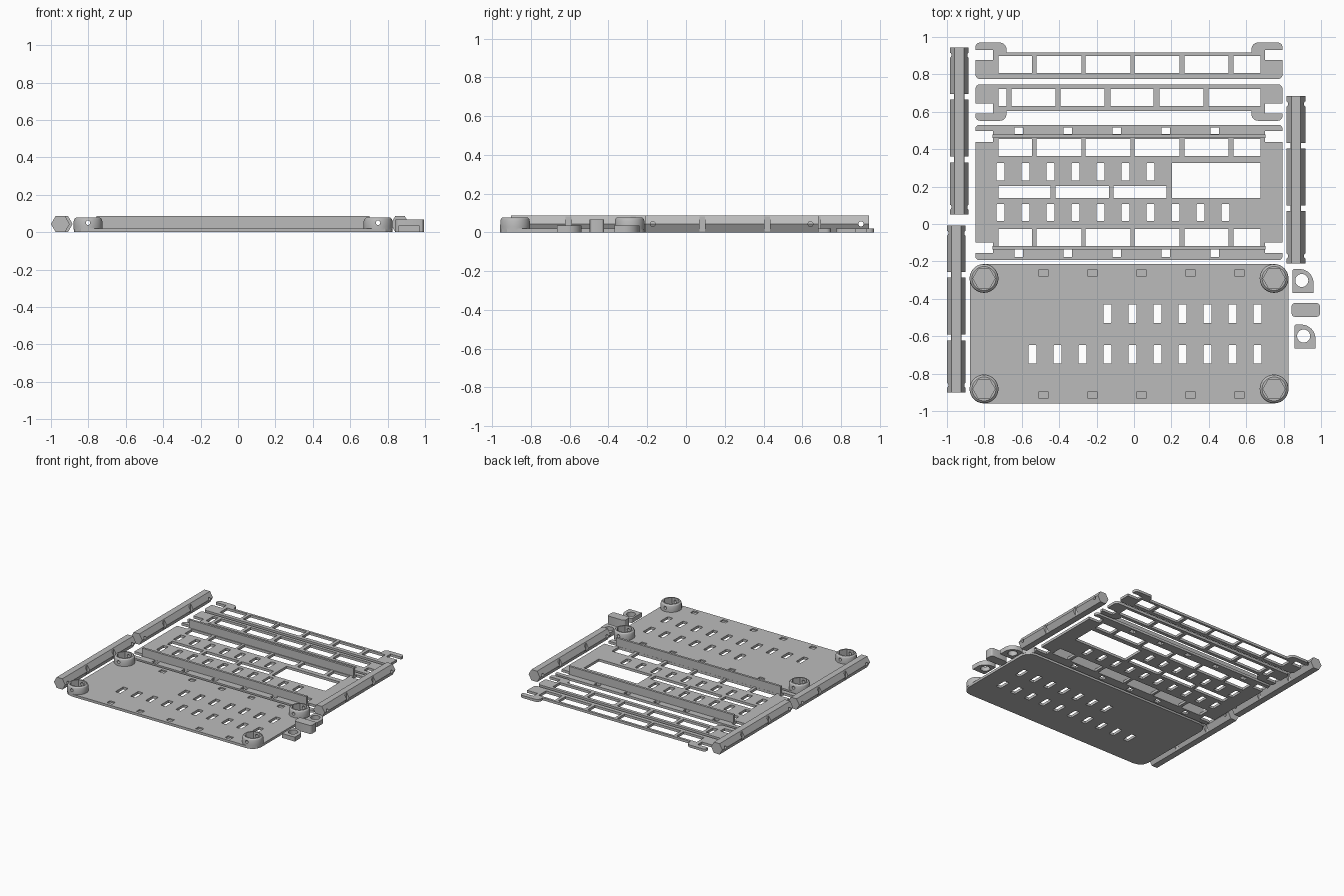
import bpy, bmesh, math
from mathutils import Vector, Matrix

if "Cube" in bpy.data.objects:
    bpy.data.objects.remove(bpy.data.objects["Cube"])

grey = bpy.data.materials.new("plain grey")
grey.diffuse_color = (0.5, 0.5, 0.5, 1)
grey.use_nodes = True
grey.node_tree.nodes["Principled BSDF"].inputs["Base Color"].default_value = grey.diffuse_color


def add(name, bm):
    me = bpy.data.meshes.new(name)
    bmesh.ops.recalc_face_normals(bm, faces=bm.faces)
    bm.to_mesh(me)
    bm.free()
    me.materials.clear()
    me.materials.append(grey)
    ob = bpy.data.objects.new(name, me)
    bpy.context.collection.objects.link(ob)
    return ob


def rounded(pts, n=6):
    """Round polygon corners given as (x, y[, radius])."""
    out = []
    for i, p in enumerate(pts):
        c = Vector(p[:2])
        r = p[2] if len(p) > 2 else 0
        if not r:
            out.append(c)
            continue
        a = c + (Vector(pts[i - 1][:2]) - c).normalized() * r
        b = c + (Vector(pts[(i + 1) % len(pts)][:2]) - c).normalized() * r
        o = a + b - c
        for k in range(n + 1):
            t = math.pi / 2 * k / n
            out.append(o + (a - o) * math.cos(t) + (b - o) * math.sin(t))
    return out


def rect(x0, x1, y0, y1, r=0):
    return rounded([(x0, y0, r), (x1, y0, r), (x1, y1, r), (x0, y1, r)], 3)


def plate(name, outline, holes, z0, z1):
    """Flat filled profile with holes, extruded from z0 to z1."""
    cu = bpy.data.curves.new(name, 'CURVE')
    cu.dimensions = '2D'
    cu.fill_mode = 'BOTH'
    cu.extrude = (z1 - z0) / 2
    for loop in [outline] + holes:
        s = cu.splines.new('POLY')
        s.points.add(len(loop) - 1)
        for q, p in zip(s.points, loop):
            q.co = (p[0], p[1], 0, 1)
        s.use_cyclic_u = True
    tmp = bpy.data.objects.new(name, cu)
    bpy.context.collection.objects.link(tmp)
    dg = bpy.context.evaluated_depsgraph_get()
    me = bpy.data.meshes.new_from_object(tmp.evaluated_get(dg))
    bm = bmesh.new()
    bm.from_mesh(me)
    bpy.data.objects.remove(tmp)
    bmesh.ops.remove_doubles(bm, verts=bm.verts, dist=1e-5)
    bmesh.ops.translate(bm, verts=bm.verts, vec=(0, 0, (z0 + z1) / 2))
    return add(name, bm)


def box(bm, x0, x1, y0, y1, z0, z1):
    m = Matrix.Translation(((x0 + x1) / 2, (y0 + y1) / 2, (z0 + z1) / 2))
    m = m @ Matrix.Diagonal((x1 - x0, y1 - y0, z1 - z0, 1))
    bmesh.ops.create_cube(bm, size=1, matrix=m)


def prism(bm, loc, r, depth, n, rot=Matrix()):
    bmesh.ops.create_cone(bm, cap_ends=True, segments=n, radius1=r, radius2=r,
                          depth=depth, matrix=Matrix.Translation(loc) @ rot)


def cut(ob, bm):
    """Subtract bm from ob and bake the result."""
    c = add("cutter", bm)
    c.hide_render = True
    mod = ob.modifiers.new("cut", 'BOOLEAN')
    mod.object = c
    mod.solver = 'EXACT'
    dg = bpy.context.evaluated_depsgraph_get()
    ob.data = bpy.data.meshes.new_from_object(ob.evaluated_get(dg))
    ob.modifiers.clear()
    bpy.data.objects.remove(c)


def slots(x0, n, y0, y1, w=0.022, step=0.1337):
    return [rect(x0 + i * step - w, x0 + i * step + w, y0, y1, 0.006) for i in range(n)]


def windows(edges, y0, y1):
    return [rect(a, b, y0, y1) for a, b in edges]


ALONG_X = Matrix.Rotation(math.pi / 2, 4, 'Y')
ALONG_Y = Matrix.Rotation(math.pi / 2, 4, 'X')
CX = -0.027
T = 0.02


def mirrored(left):
    """Complete a left half outline, given relative to the centre line."""
    full = left + [(-p[0],) + tuple(p[1:]) for p in reversed(left)]
    return rounded([(p[0] + CX,) + tuple(p[1:]) for p in full])


# base plate with slots and shallow pockets
base = plate("base_plate", rect(-0.878, 0.825, -0.96, -0.215, 0.075),
             slots(-0.543, 10, -0.745, -0.647) + slots(-0.142, 7, -0.53, -0.43), 0, T)
bm = bmesh.new()
for i in range(5):
    for y in (-0.262, -0.915):
        x = -0.484 + i * 0.262
        box(bm, x - 0.024, x + 0.024, y - 0.019, y + 0.019, 0.01, 0.05)
cut(base, bm)

# corner posts with hexagonal sockets and a cross hole
profile = [(0.077, 0.015), (0.077, 0.03), (0.077, 0.058), (0.073, 0.07), (0.064, 0.078)]
for x in (-0.802, 0.749):
    for y in (-0.291, -0.882):
        bm = bmesh.new()
        rings = [[bm.verts.new((x + r * math.cos(k * math.tau / 40),
                                y + r * math.sin(k * math.tau / 40), z))
                  for k in range(40)] for r, z in profile]
        for a, b in zip(rings, rings[1:]):
            for k in range(40):
                bm.faces.new((a[k], a[k - 1], b[k - 1], b[k]))
        bm.faces.new(rings[0])
        bm.faces.new(rings[-1])
        post = add("corner_post", bm)
        bm = bmesh.new()
        prism(bm, (x, y, 0.075), 0.059, 0.1, 6, Matrix.Rotation(math.pi / 6, 4, 'Z'))
        cut(post, bm)
        bm = bmesh.new()
        prism(bm, (x, y, 0.05), 0.012, 0.3, 16, ALONG_Y)
        cut(post, bm)

# frame plate with open end notches
W, N = 0.821, 0.728
left = [(-W, -0.193, 0.02), (-W, -0.155), (-N, -0.155), (-N, -0.1), (-W, -0.1),
        (-W, 0.439), (-N, 0.439), (-N, 0.497), (-W, 0.497), (-W, 0.53, 0.02)]
wide = [(-0.725, -0.545), (-0.52, -0.28), (-0.26, -0.02),
        (0.003, 0.243), (0.27, 0.505), (0.532, 0.676)]
holes = windows(wide, 0.364, 0.455) + windows(wide, -0.117, -0.027)
holes += slots(-0.714, 7, 0.233, 0.326) + slots(-0.714, 10, 0.016, 0.107)
holes += windows([(-0.725, -0.446), (-0.42, -0.134), (-0.11, 0.174)], 0.139, 0.203)
holes += windows([(0.203, 0.676)], 0.139, 0.326)
for i in range(5):
    x = -0.617 + i * 0.262
    holes += windows([(x - 0.023, x + 0.023)], 0.482, 0.515)
    holes += windows([(x - 0.023, x + 0.023)], -0.176, -0.137)
plate("frame_plate", mirrored(left), holes, 0, T)

# upright stiffening walls of the frame
for y in (0.47, -0.127):
    bm = bmesh.new()
    box(bm, -0.757, 0.703, y - 0.009, y + 0.009, 0.001, 0.085)
    add("frame_wall", bm)

# two slim rails with end ears, the second flipped
rail = [(-W, 0.775, 0.025), (-W, 0.877), (-N, 0.877), (-N, 0.93), (-W, 0.93),
        (-W, 0.97, 0.025), (-0.655, 0.97, 0.035), (-0.655, 0.917)]
plate("back_rail", mirrored(rail), windows(wide, 0.807, 0.898), 0, T)
flipped = [(p[0], 1.522 - p[1]) + tuple(p[2:]) for p in rail]
narrow = [(-0.725, -0.682), (-0.655, -0.42), (-0.393, -0.158),
          (-0.126, 0.104), (0.136, 0.371), (0.398, 0.676)]
plate("front_rail", mirrored(flipped), windows(narrow, 0.631, 0.722), 0, T)

# hexagonal side bars with side notches and end holes
H = 0.0433
for x, y1 in ((-0.934, 0.945), (-0.95, -0.007), (0.866, 0.684)):
    y0 = y1 - 0.895
    bm = bmesh.new()
    prism(bm, (x, (y0 + y1) / 2, H), 0.05, 0.895, 6, ALONG_Y @ Matrix.Rotation(math.pi / 2, 4, 'Z'))
    # turn so that one flat lies on the ground
    if max(v.co.z for v in bm.verts) > 0.09:
        bmesh.ops.rotate(bm, verts=bm.verts, cent=(x, 0, H),
                         matrix=Matrix.Rotation(math.pi / 6, 3, 'Y'))
    bar = add("side_bar", bm)
    bm = bmesh.new()
    for d in (0.265, 0.6):
        for s in (-1, 1):
            a, b = sorted((x + s * 0.028, x + s * 0.08))
            box(bm, a, b, y1 - d - 0.015, y1 - d + 0.015, -0.02, 0.12)
    for y in (y0 + 0.04, y1 - 0.042):
        prism(bm, (x, y, H), 0.013, 0.3, 16, ALONG_X)
    cut(bar, bm)

# small rounded clips with a round hole
for x, y in ((0.848, -0.369), (0.858, -0.666)):
    w, h = 0.112, 0.128
    ring = [(x + 0.049 + 0.035 * math.cos(k * math.tau / 28),
             y + 0.067 + 0.035 * math.sin(k * math.tau / 28)) for k in range(28)]
    plate("clip", rounded([(x, y), (x + w, y), (x + w, y + h, 0.075),
                           (x, y + h, 0.01)], 10), [ring], 0, 0.035)

# spacer block
plate("spacer_block", rect(0.842, 0.995, -0.497, -0.422, 0.02), [], 0, 0.068)

# smooth the round sides only
for ob in bpy.data.objects:
    ob.select_set(True)
    bpy.context.view_layer.objects.active = ob
bpy.ops.object.shade_smooth_by_angle(angle=math.radians(25))
